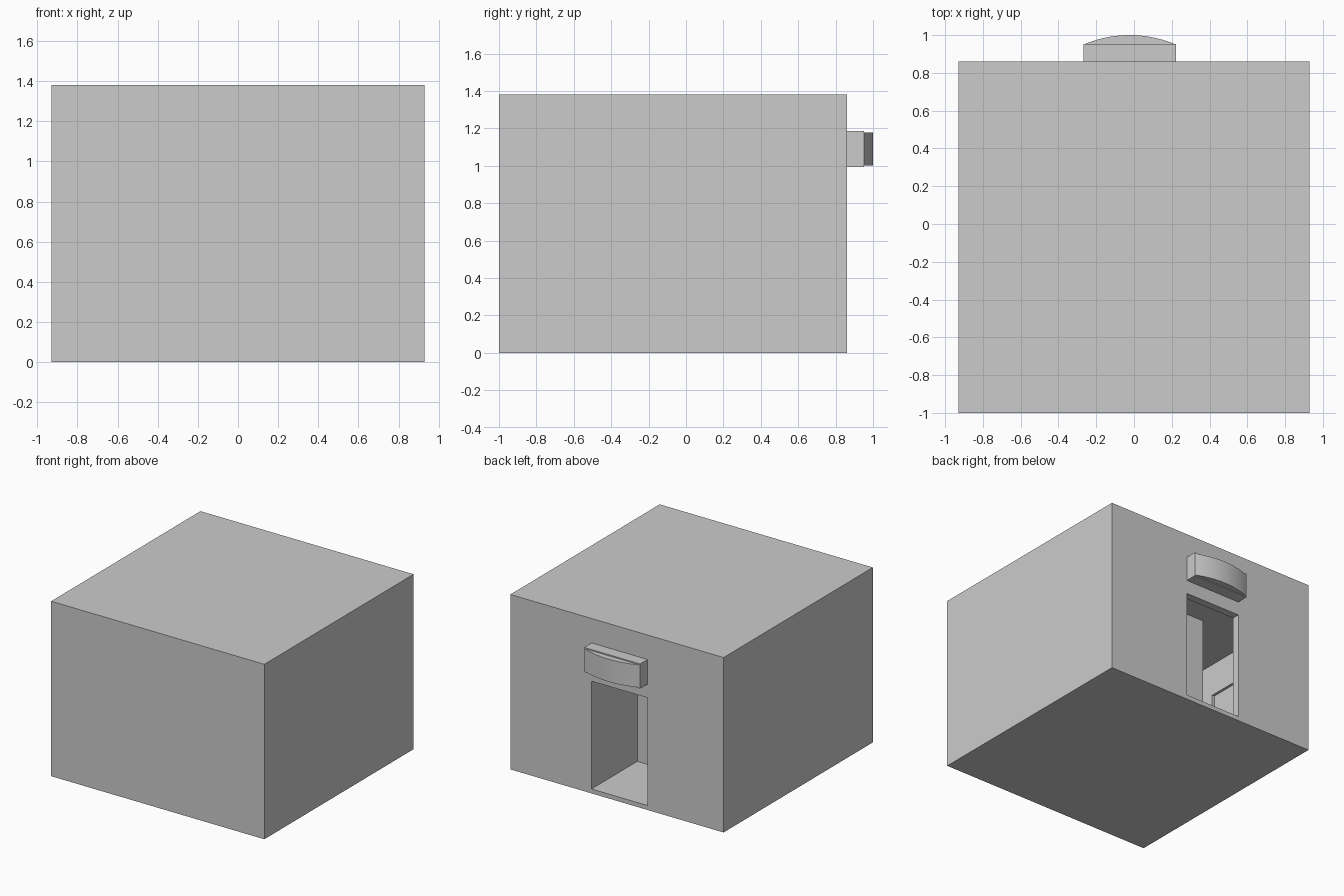
import bpy, bmesh, math

if "Cube" in bpy.data.objects:
    bpy.data.objects.remove(bpy.data.objects["Cube"])


def prism(name, outline, z0, z1):
    """Extrude a flat xy outline from z0 to z1."""
    bm = bmesh.new()
    face = bm.faces.new([bm.verts.new((x, y, z0)) for x, y in outline])
    res = bmesh.ops.extrude_face_region(bm, geom=[face])
    verts = [g for g in res["geom"] if isinstance(g, bmesh.types.BMVert)]
    bmesh.ops.translate(bm, verts=verts, vec=(0, 0, z1 - z0))
    bmesh.ops.recalc_face_normals(bm, faces=bm.faces)
    mesh = bpy.data.meshes.new(name)
    bm.to_mesh(mesh)
    bm.free()
    ob = bpy.data.objects.new(name, mesh)
    bpy.context.collection.objects.link(ob)
    return ob


def rect(x0, x1, y0, y1):
    return [(x0, y0), (x1, y0), (x1, y1), (x0, y1)]


def cut(target, cutter):
    """Subtract the cutter, apply, and remove the helper."""
    cutter.hide_render = True
    mod = target.modifiers.new("cut", "BOOLEAN")
    mod.operation, mod.solver, mod.object = "DIFFERENCE", "EXACT", cutter
    bpy.context.view_layer.objects.active = target
    bpy.ops.object.modifier_apply(modifier=mod.name)
    bpy.data.objects.remove(cutter)


DOOR_L, DOOR_R = -0.267, 0.222
FLOOR, DOOR_TOP, CEILING = 0.035, 0.885, 1.14
BACK = 0.86

# Main building block
building = prism("building", rect(-0.93, 0.93, -1.0, BACK), 0, 1.38)

# L-shaped hallway inside
hall = [(DOOR_R, 0.80), (-0.87, 0.80), (-0.87, -0.94),
        (-0.41, -0.94), (-0.41, 0.29), (DOOR_R, 0.29)]
cut(building, prism("hall_cutter", hall, FLOOR, CEILING))

# Doorway in the back wall, and a shallow door recess on the hall side wall
cut(building, prism("door_cutter", rect(DOOR_L, DOOR_R, 0.7, 0.95), FLOOR, DOOR_TOP))
cut(building, prism("recess_cutter", rect(-0.89, -0.8, -0.155, 0.335), FLOOR, DOOR_TOP))

# Sign box above the door
prism("sign_box", rect(DOOR_L, DOOR_R, BACK, 0.952), 0.993, 1.187)

# Bowed sign front: arc through both ends with a small rise
half, rise, mid = 0.24, 0.048, (DOOR_L + DOOR_R) / 2
radius = (half ** 2 + rise ** 2) / (2 * rise)
sweep = math.asin(half / radius)
arc = []
for i in range(25):
    a = sweep * (1 - 2 * i / 24)
    arc.append((mid + radius * math.sin(a), 1.0 - radius + radius * math.cos(a)))
front = prism("sign_front", arc, 1.0, 1.178)
bpy.ops.object.select_all(action="DESELECT")
front.select_set(True)
bpy.context.view_layer.objects.active = front
bpy.ops.object.shade_smooth_by_angle(angle=math.radians(30))
